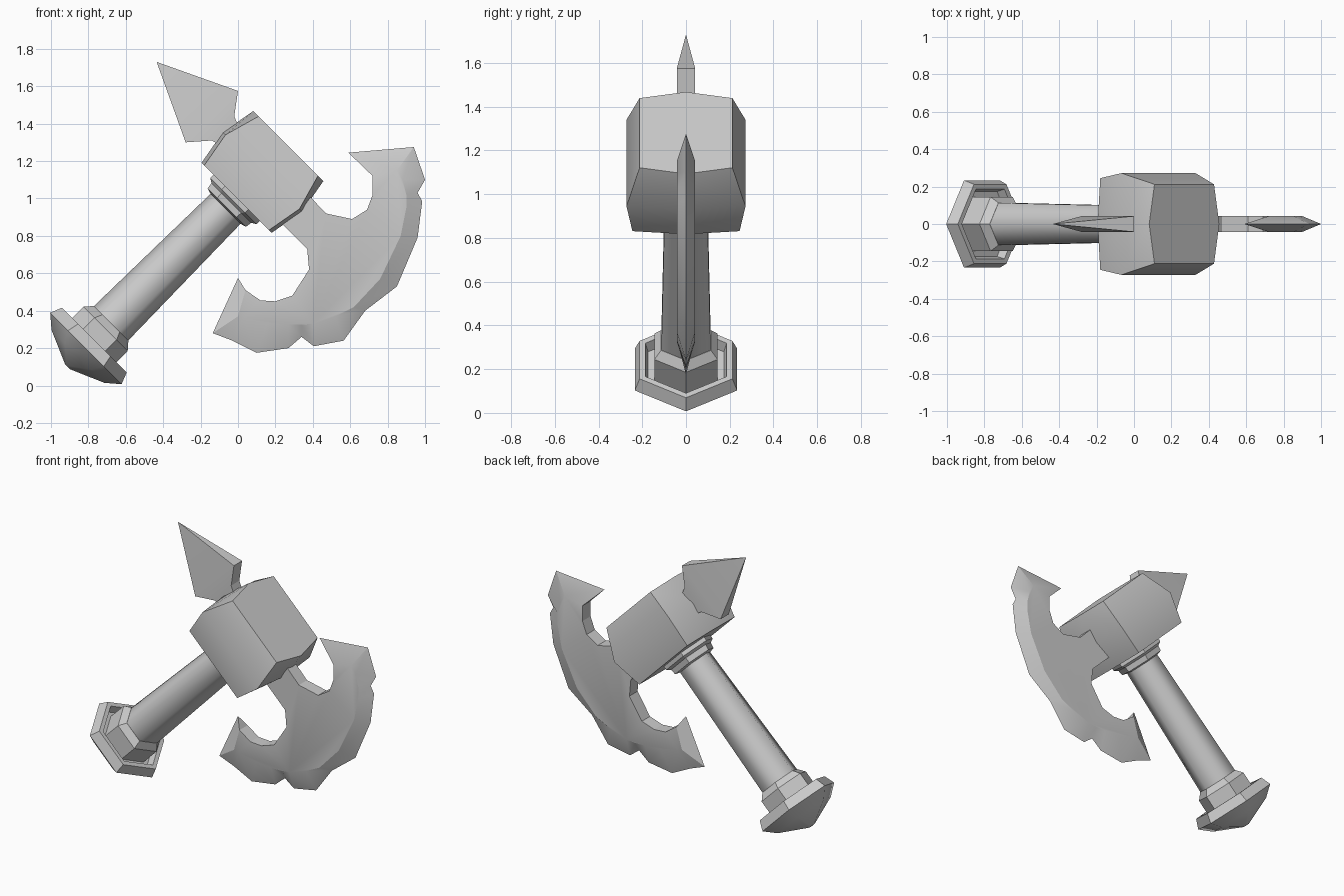
import bpy
import bmesh
from math import cos, sin, pi, radians, sqrt

if "Cube" in bpy.data.objects:
    bpy.data.objects.remove(bpy.data.objects["Cube"], do_unlink=True)

steel = bpy.data.materials.new("plain_grey")
steel.use_nodes = True
GREY = (0.6, 0.6, 0.6, 1)
steel.diffuse_color = GREY
steel.node_tree.nodes["Principled BSDF"].inputs["Base Color"].default_value = GREY

AXIS = -0.715      # offset of the tilted handle axis
HALF = 0.042       # half thickness of the blade and spike


def tilt(along, across, y):
    """Handle coordinates (along the shaft, towards the blade) to world."""
    return ((along + across) / sqrt(2), y, (along - across) / sqrt(2))


def finish(name, bm, angle):
    """Turn a bmesh into a shaded, coloured object."""
    bmesh.ops.recalc_face_normals(bm, faces=bm.faces)
    mesh = bpy.data.meshes.new(name)
    bm.to_mesh(mesh)
    bm.free()
    mesh.materials.append(steel)
    obj = bpy.data.objects.new(name, mesh)
    bpy.context.collection.objects.link(obj)
    bpy.ops.object.select_all(action='DESELECT')
    obj.select_set(True)
    bpy.context.view_layer.objects.active = obj
    bpy.ops.object.shade_smooth_by_angle(angle=radians(angle))
    return obj


def hex_lathe(name, profile, angle=62):
    """Six-sided turned part from (along, radius) pairs."""
    bm = bmesh.new()
    rings = []
    for along, radius in profile:
        rings.append([bm.verts.new(tilt(along, AXIS + radius * cos(k * pi / 3),
                                        radius * sin(k * pi / 3))) for k in range(6)])
    for low, high in zip(rings, rings[1:]):
        for k in range(6):
            n = (k + 1) % 6
            bm.faces.new((low[k], low[n], high[n], high[k]))
    bm.faces.new(rings[0])
    bm.faces.new(rings[-1])
    return finish(name, bm, angle)


# Pommel with a hollow upper rim, and its stepped collar
hex_lathe("pommel", [(-.573, .02), (-.495, .2), (-.435, .27), (-.372, .245),
                     (-.372, .215), (-.42, .2)], 50)
hex_lathe("lower_collar", [(-.45, .167), (-.286, .167), (-.245, .131)], 30)

# Shaft and the collar under the head
hex_lathe("handle", [(-.25, .13), (.64, .113)])
hex_lathe("upper_collar", [(.62, .11), (.63, .145), (.665, .15),
                           (.68, .175), (.74, .175)], 30)

# Hammer head: a box whose sides swell outwards in the middle
bm = bmesh.new()
bmesh.ops.create_cube(bm, size=2)
bmesh.ops.subdivide_edges(bm, edges=bm.edges[:], cuts=1, use_grid_fill=True)
for v in bm.verts:
    i, j, k = (round(c) for c in v.co)
    length = .30 - .035 * abs(k) - .02 * abs(j) - (.02 if k > 0 and j else 0)
    width = .272 - (.06 if k > 0 else .027 if k < 0 else 0)
    v.co = tilt(.9 + .195 * k, AXIS + length * i, width * j)
finish("hammer_head", bm, 40)

# Axe blade: (sharp edge point, matching ridge point), top horn to bottom horn
edge_and_ridge = [
    ((.59, 1.245), (.72, 1.12)), ((.94, 1.275), (.85, 1.15)),
    ((1, 1.1), (.88, 1.1)), ((.96, 1.03), (.9, 1.02)),
    ((.985, .985), (.9, .95)), ((.96, .79), (.87, .8)),
    ((.85, .53), (.76, .57)), ((.68, .4), (.62, .42)),
    ((.565, .24), (.52, .37)), ((.405, .21), (.4, .33)),
    ((.34, .26), (.34, .325)), ((.27, .2), (.27, .325)),
    ((.1, .175), (.16, .335)), ((-.03, .24), (.03, .36)),
    ((-.135, .28), (0, .37)), ((0, .575), (.04, .51))]
# Inner outline from the bottom horn, through the head, to the top horn
inner = [(.12, .455), (.2, .45), (.29, .48), (.38, .62), (.37, .73), (.2, .9),
         (.3, 1.1), (.47, .92), (.61, .89), (.69, .94), (.72, 1.02)]

bm = bmesh.new()
edge = [bm.verts.new((x, 0, z)) for (x, z), _ in edge_and_ridge]
outline = [ridge for _, ridge in edge_and_ridge] + inner
count, total = len(edge), len(outline)
sides = [[bm.verts.new((x, s * HALF, z)) for x, z in outline] for s in (-1, 1)]
for side in sides:
    plate = bm.faces.new(side)
    for k in range(count - 1):
        bm.faces.new((edge[k], edge[k + 1], side[k + 1], side[k]))
front, back = sides
for k in range(count - 1, total):
    n = (k + 1) % total
    bm.faces.new((front[k], front[n], back[n], back[k]))
for k in (0, count - 1):
    bm.faces.new((edge[k], front[k], back[k]))
finish("axe_blade", bm, 20)

# Rear spike: neck from the head, flaring to a wide base, then a point
bm = bmesh.new()
spans = [((.02, 1.34), (-.02, 1.24)), ((-.02, 1.44), (-.14, 1.31)),
         ((0, 1.575), (-.28, 1.3))]
rings = [[bm.verts.new((x, s * HALF, z)) for (x, z), s in
          ((a, -1), (a, 1), (b, 1), (b, -1))] for a, b in spans]
tip = bm.verts.new((-.435, 1.73, 0))
tip.co = (-.435, 0, 1.73)
for low, high in zip(rings, rings[1:]):
    for k in range(4):
        n = (k + 1) % 4
        bm.faces.new((low[k], low[n], high[n], high[k]))
for k in range(4):
    bm.faces.new((rings[-1][k], rings[-1][(k + 1) % 4], tip))
bm.faces.new(rings[0])
finish("rear_spike", bm, 20)
